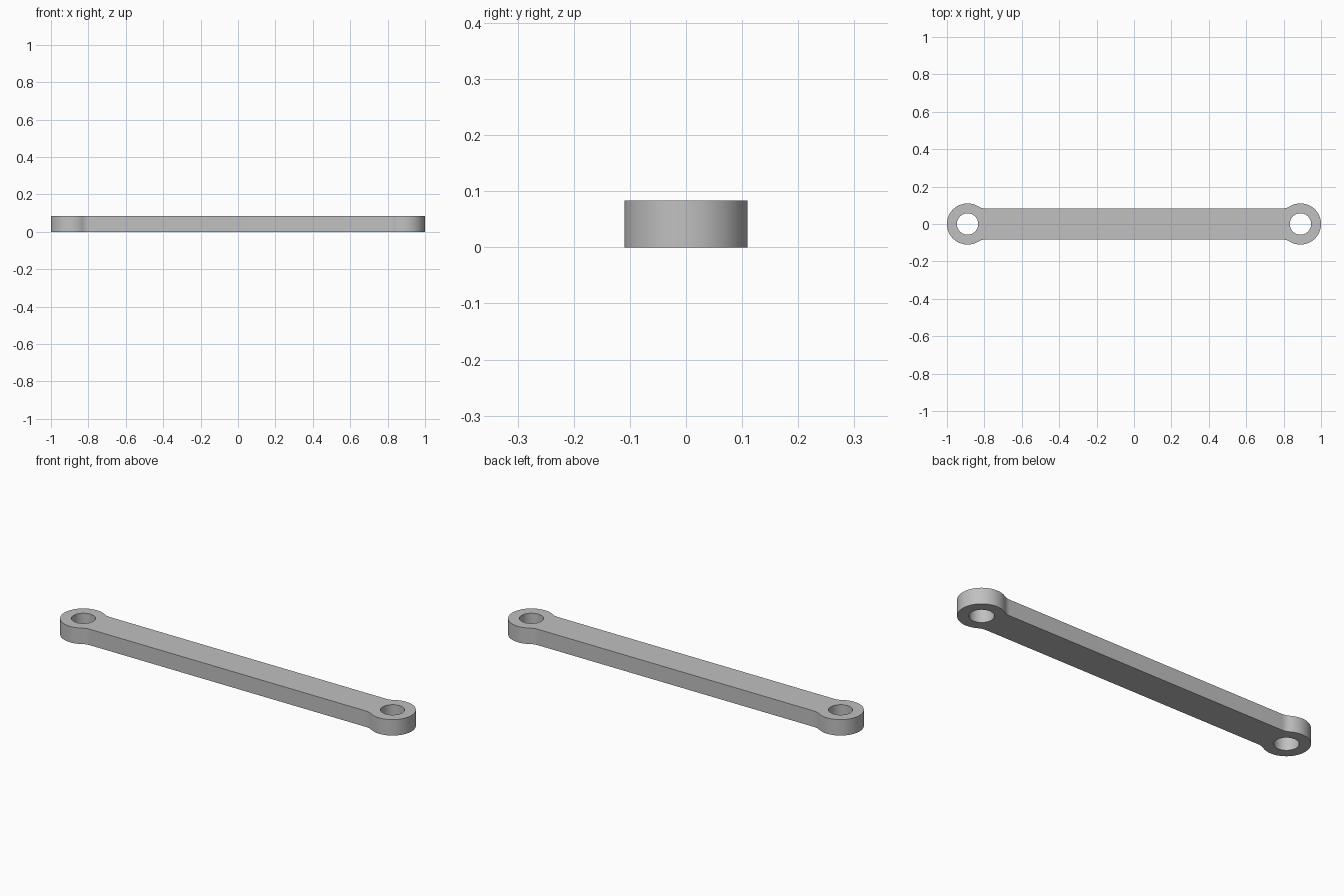
import bpy, bmesh, math
from mathutils import Vector

if "Cube" in bpy.data.objects:
    bpy.data.objects.remove(bpy.data.objects["Cube"], do_unlink=True)

EYE_X, EYE_R, HOLE_R = 0.89, 0.11, 0.057
HALF_W, HEIGHT, FILLET_R = 0.083, 0.083, 0.07


def arc(cx, cy, r, a0, a1, n):
    steps = [a0 + (a1 - a0) * i / n for i in range(n + 1)]
    return [(cx + r * math.cos(a), cy + r * math.sin(a)) for a in steps]


# Quarter outline: eye end, then a tangent fillet into the straight bar
fy = HALF_W + FILLET_R
fx = EYE_X - math.sqrt((EYE_R + FILLET_R) ** 2 - fy ** 2)
touch = math.atan2(fy, fx - EYE_X)
quarter = arc(EYE_X, 0, EYE_R, 0, touch, 32)
quarter += arc(fx, fy, FILLET_R, touch - math.pi, -math.pi / 2, 12)[1:]

# Mirror the quarter into the closed outline
half = quarter + [(-x, y) for x, y in reversed(quarter)]
outline = half + [(x, -y) for x, y in reversed(half[1:-1])]
holes = [arc(s * EYE_X, 0, HOLE_R, 0, math.tau, 48)[:-1] for s in (-1, 1)]

# Fill the outline around the holes and extrude it
bm = bmesh.new()
for loop in [outline] + holes:
    verts = [bm.verts.new((x, y, 0)) for x, y in loop]
    for i, v in enumerate(verts):
        bm.edges.new((verts[i - 1], v))
bmesh.ops.triangle_fill(bm, use_beauty=True, use_dissolve=False,
                        edges=bm.edges[:], normal=Vector((0, 0, 1)))
top = bmesh.ops.extrude_face_region(bm, geom=bm.faces[:])
top_verts = [g for g in top["geom"] if isinstance(g, bmesh.types.BMVert)]
bmesh.ops.translate(bm, verts=top_verts, vec=(0, 0, HEIGHT))
bmesh.ops.recalc_face_normals(bm, faces=bm.faces[:])
mesh = bpy.data.meshes.new("link_bar")
bm.to_mesh(mesh)
bm.free()

# Grey metal material
mat = bpy.data.materials.new("grey_metal")
mat.use_nodes = True
grey = (0.53, 0.53, 0.53, 1)
mat.diffuse_color = grey
bsdf = next(n for n in mat.node_tree.nodes if n.type == "BSDF_PRINCIPLED")
bsdf.inputs["Base Color"].default_value = grey
mesh.materials.append(mat)

link_bar = bpy.data.objects.new("link_bar", mesh)
bpy.context.collection.objects.link(link_bar)
bpy.ops.object.select_all(action="DESELECT")
link_bar.select_set(True)
bpy.context.view_layer.objects.active = link_bar
bpy.ops.object.shade_smooth_by_angle(angle=math.radians(30))
